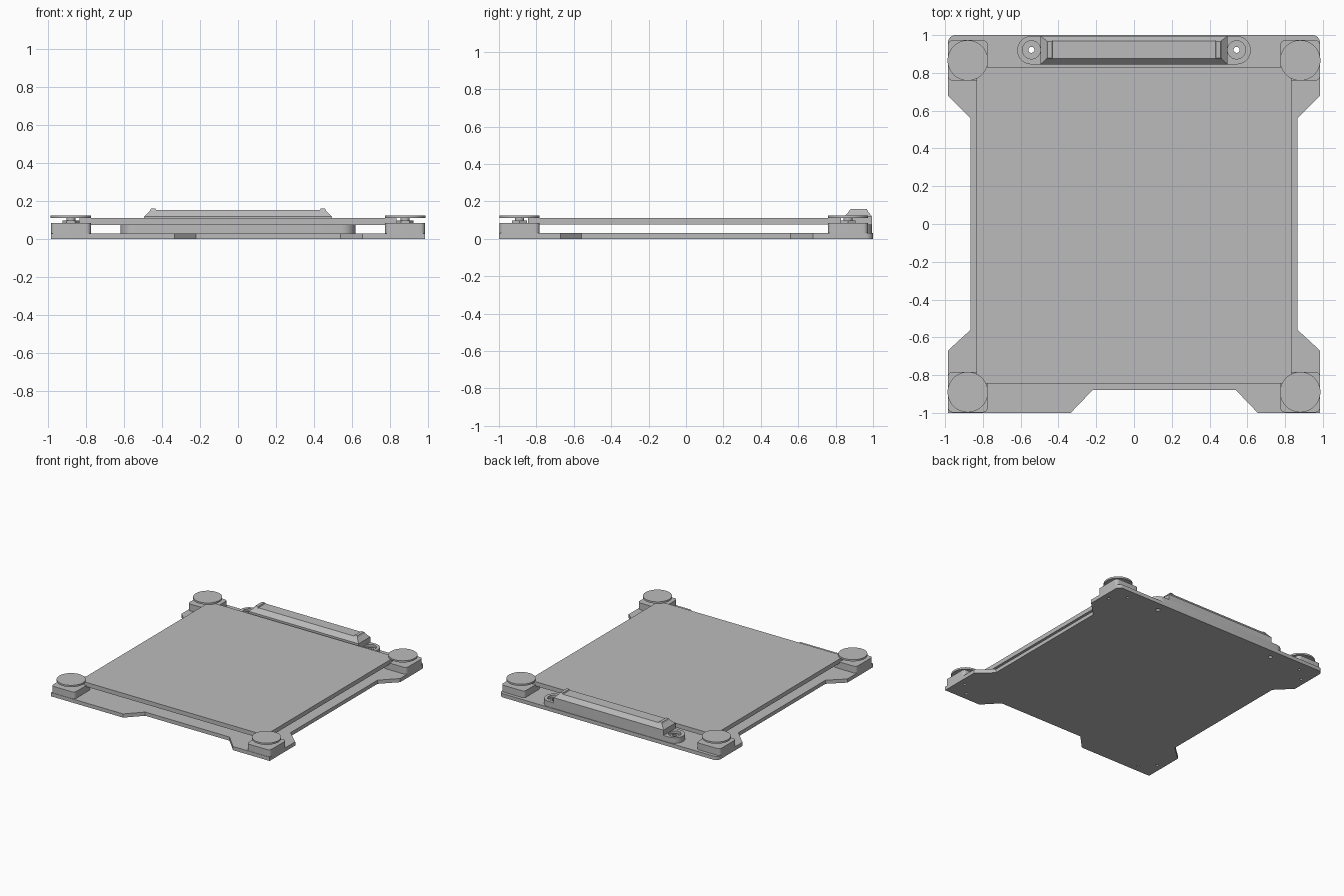
import bpy, bmesh, math

cube = bpy.data.objects.get("Cube")
if cube:
    bpy.data.objects.remove(cube, do_unlink=True)

grey = bpy.data.materials.new("plain grey")
grey.use_nodes = True
colour = (0.5, 0.5, 0.5, 1)
grey.diffuse_color = colour
grey.node_tree.nodes["Principled BSDF"].inputs["Base Color"].default_value = colour


def finish(name, bm):
    bmesh.ops.recalc_face_normals(bm, faces=bm.faces)
    mesh = bpy.data.meshes.new(name)
    bm.to_mesh(mesh)
    bm.free()
    mesh.materials.append(grey)
    ob = bpy.data.objects.new(name, mesh)
    bpy.context.collection.objects.link(ob)
    return ob


def activate(ob):
    bpy.ops.object.select_all(action='DESELECT')
    ob.select_set(True)
    bpy.context.view_layer.objects.active = ob


def smooth(ob):
    activate(ob)
    bpy.ops.object.shade_smooth_by_angle(angle=math.radians(30))


def prism(name, outline, z0, z1, rounded=None, radius=0.03):
    """Extrude an outline upwards; round the upright edges chosen by a rule."""
    bm = bmesh.new()
    base = bm.faces.new([bm.verts.new((x, y, z0)) for x, y in outline])
    new = bmesh.ops.extrude_face_region(bm, geom=[base])["geom"]
    for v in new:
        if isinstance(v, bmesh.types.BMVert):
            v.co.z = z1
    if rounded:
        edges = [e for e in bm.edges
                 if abs(e.verts[0].co.z - e.verts[1].co.z) > 1e-4 and rounded(e.verts[0].co)]
        bmesh.ops.bevel(bm, geom=edges, offset=radius, segments=8, profile=0.5, affect='EDGES')
    return finish(name, bm)


def rect(x0, x1, y0, y1):
    return [(x0, y0), (x1, y0), (x1, y1), (x0, y1)]


def cylinder(name, x, y, z0, z1, r, sides=48):
    ring = [(x + r * math.cos(math.tau * i / sides), y + r * math.sin(math.tau * i / sides))
            for i in range(sides)]
    return prism(name, ring, z0, z1)


def frustum(name, low, high, z0, z1):
    bm = bmesh.new()
    a = [bm.verts.new((*p, z0)) for p in rect(*low)]
    b = [bm.verts.new((*p, z1)) for p in rect(*high)]
    bm.faces.new(a)
    bm.faces.new(b)
    for i in range(4):
        j = (i + 1) % 4
        bm.faces.new((a[i], a[j], b[j], b[i]))
    return finish(name, bm)


def cut(ob, cutter):
    mod = ob.modifiers.new("cut", 'BOOLEAN')
    mod.operation = 'DIFFERENCE'
    mod.solver = 'EXACT'
    mod.object = cutter
    activate(ob)
    bpy.ops.object.modifier_apply(modifier=mod.name)
    bpy.data.objects.remove(cutter, do_unlink=True)


# Notched base plate with rounded back corners
outline = [(-0.985, -1), (-0.335, -1), (-0.22, -0.88), (0.54, -0.88), (0.655, -1), (0.985, -1),
           (0.985, -0.67), (0.865, -0.56), (0.865, 0.56), (0.985, 0.68), (0.985, 1),
           (-0.985, 1), (-0.985, 0.68), (-0.865, 0.56), (-0.865, -0.56), (-0.985, -0.67)]
base = prism("base_plate", outline, 0, 0.03, lambda c: c.y > 0.99, 0.04)

# Raised flat bed
prism("bed_plate", rect(-0.835, 0.835, -0.845, 0.83), 0.075, 0.11)

# Corner mounts, each with a nut, a stem and a round cap
for end, yc in (("front", -0.89), ("back", 0.866)):
    for side, s in (("left", 1), ("right", -1)):
        x, tag = s * 0.88, f"{end}_{side}"
        mount = prism(f"{tag}_mount", rect(x - 0.105, x + 0.105, yc - 0.107, yc + 0.107),
                      0.03, 0.085, lambda c: True, 0.025)
        smooth(mount)
        cylinder(f"{tag}_nut", x, yc, 0.085, 0.097, 0.045, 6)
        smooth(cylinder(f"{tag}_stem", x, yc, 0.08, 0.112, 0.024, 24))
        smooth(cylinder(f"{tag}_cap", x, yc, 0.111, 0.125, 0.107, 64))
        # Paired screw holes under each mount
        for k in (-1, 1):
            cut(base, cylinder("hole_cutter", x + s * k * 0.05,
                               yc + (-k if yc > 0 else k) * 0.05, -0.01, 0.04, 0.011, 16))

# Back clamp: foot with rounded ends
foot = prism("clamp_foot", rect(-0.618, 0.618, 0.845, 0.995), 0.03, 0.075, lambda c: True, 0.074)
for s in (-1, 1):
    # Countersunk screw seat with a hole right through the base
    x, y = s * 0.543, 0.922
    cut(foot, cylinder("seat_cutter", x, y, 0.055, 0.09, 0.048, 32))
    cut(foot, cylinder("bolt_cutter", x, y, 0.02, 0.09, 0.016, 24))
    cut(base, cylinder("bolt_cutter", x, y, -0.01, 0.04, 0.016, 24))
    screw = cylinder("clamp_washer", x, y, 0.05, 0.062, 0.03, 32)
    cut(screw, cylinder("washer_cutter", x, y, 0.04, 0.08, 0.016, 24))
    smooth(screw)
smooth(foot)

# Clamp bar, sloped ridge and end lips
prism("clamp_bar", rect(-0.495, 0.495, 0.845, 0.995), 0.075, 0.118)
frustum("clamp_ridge", (-0.495, 0.495, 0.845, 0.995), (-0.46, 0.46, 0.877, 0.968), 0.118, 0.152)
for s in (-1, 1):
    x = s * 0.447
    frustum("clamp_lip", (x - 0.018, x + 0.018, 0.872, 0.973),
            (x - 0.012, x + 0.012, 0.88, 0.965), 0.148, 0.16)
smooth(base)
